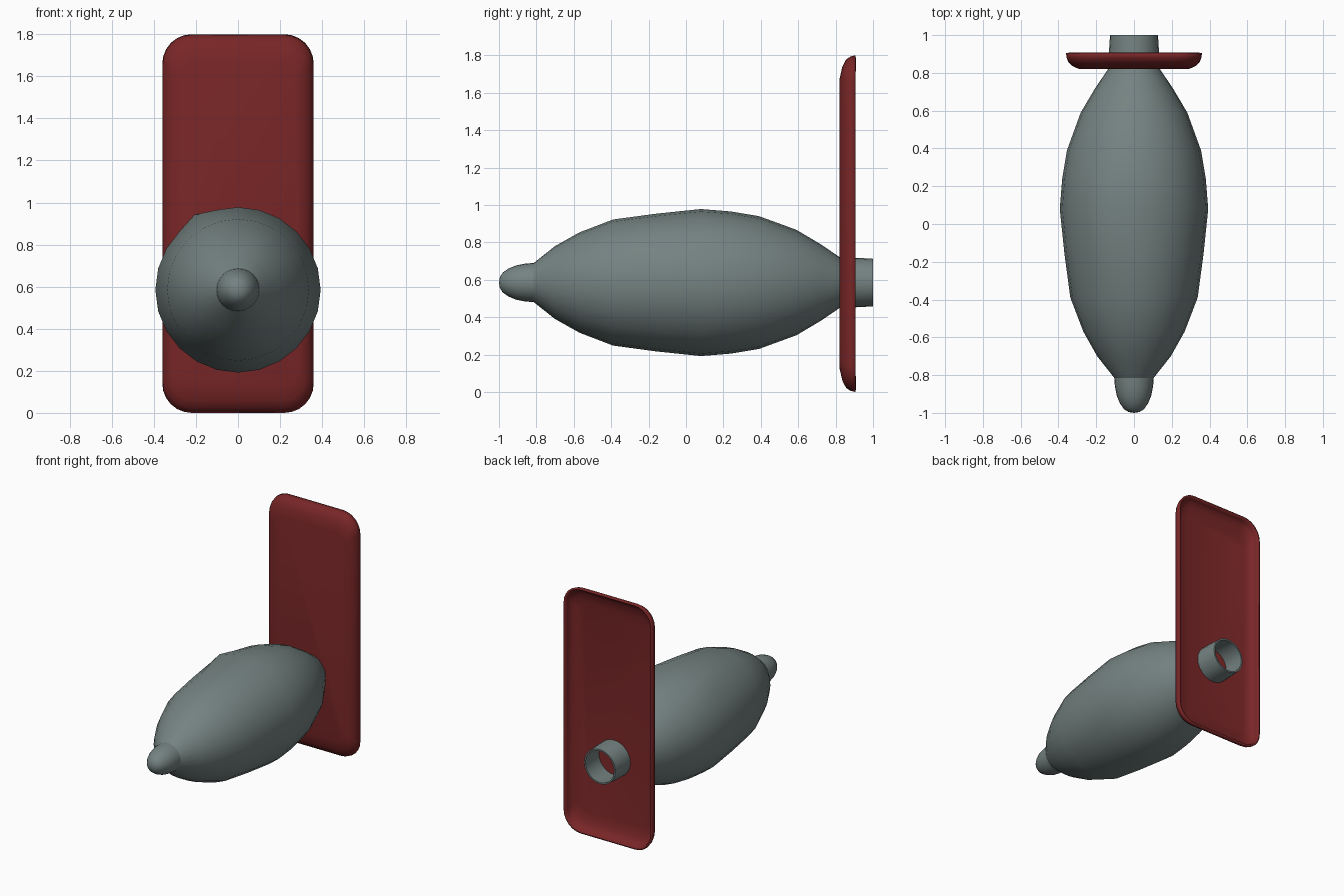
import bpy, bmesh, math
from mathutils import Vector

if "Cube" in bpy.data.objects:
    bpy.data.objects.remove(bpy.data.objects["Cube"])

AXIS_Z = 0.585


def material(name, rgb):
    m = bpy.data.materials.new(name)
    m.diffuse_color = (*rgb, 1)
    m.use_nodes = True
    m.node_tree.nodes["Principled BSDF"].inputs["Base Color"].default_value = m.diffuse_color
    return m


def finish(name, bm, mat, angle):
    bmesh.ops.recalc_face_normals(bm, faces=bm.faces)
    mesh = bpy.data.meshes.new(name)
    bm.to_mesh(mesh)
    bm.free()
    mesh.materials.append(mat)
    ob = bpy.data.objects.new(name, mesh)
    bpy.context.collection.objects.link(ob)
    bpy.ops.object.select_all(action='DESELECT')
    ob.select_set(True)
    bpy.context.view_layer.objects.active = ob
    bpy.ops.object.shade_smooth_by_angle(angle=math.radians(angle))
    return ob


def bridge(bm, a, b):
    n = len(a)
    for i in range(n):
        j = (i + 1) % n
        bm.faces.new((a[i], a[j], b[j], b[i]))


def lathe(profile, sides):
    """Rings of (y, radius) around the long axis; radius 0 closes to a point."""
    bm = bmesh.new()
    rings = []
    for y, r in profile:
        rings.append([bm.verts.new((r * math.cos(math.tau * i / sides), y,
                                    AXIS_Z + r * math.sin(math.tau * i / sides)))
                      for i in range(sides)])
    for a, b in zip(rings, rings[1:]):
        bridge(bm, a, b)
    return bm, rings


grey = material("slate grey", (0.175, 0.225, 0.22))
red = material("dark red", (0.19, 0.019, 0.02))

# Spindle-shaped body, with one slightly raised point on the upper left
bm, rings = lathe([(-0.82, 0.100), (-0.70, 0.195), (-0.57, 0.268), (-0.39, 0.337),
                   (-0.16, 0.368), (0.08, 0.393), (0.24, 0.380), (0.39, 0.355),
                   (0.59, 0.282), (0.72, 0.205), (0.83, 0.130)], 24)
bump = rings[5][8]
bump.co += (bump.co - Vector((0, bump.co.y, AXIS_Z))) * 0.05
finish("body", bm, grey, 50)

# Rounded nose knob
bm, rings = lathe([(-1.0, 0.0), (-0.995, 0.030), (-0.98, 0.053), (-0.95, 0.074),
                   (-0.91, 0.091), (-0.86, 0.101), (-0.81, 0.105)], 24)
bmesh.ops.remove_doubles(bm, verts=bm.verts, dist=0.0001)
finish("nose_knob", bm, grey, 50)

# Open rear tube with a thin wall
bm, rings = lathe([(0.83, 0.133), (0.92, 0.132), (1.0, 0.127),
                   (1.0, 0.116), (0.92, 0.121), (0.83, 0.122)], 24)
finish("rear_tube", bm, grey, 40)

# Upright panel: rounded tray with its open side facing back
bm = bmesh.new()
loops = []
for dx, dz, y in [(0, 0, 0.905), (0.003, 0.006, 0.88), (0.013, 0.022, 0.856),
                  (0.035, 0.06, 0.836), (0.07, 0.13, 0.82)]:
    hx, hz = 0.36 - dx, 0.90 - dz
    rx, rz = 0.14 - dx * 0.9, 0.14 - dz * 0.5
    loop = []
    for q, (sx, sz) in enumerate([(1, 1), (-1, 1), (-1, -1), (1, -1)]):
        for k in range(7):
            t = math.radians(90 * q + 15 * k)
            loop.append(bm.verts.new((sx * (hx - rx) + rx * math.cos(t), y,
                                      0.90 + sz * (hz - rz) + rz * math.sin(t))))
    loops.append(loop)
for a, b in zip(loops, loops[1:]):
    bridge(bm, a, b)
cap = bm.faces.new(loops[-1])
bmesh.ops.recalc_face_normals(bm, faces=bm.faces)
if cap.normal.y > 0:
    bmesh.ops.reverse_faces(bm, faces=bm.faces)
panel = finish("upright_panel", bm, red, 45)
wall = panel.modifiers.new("wall", 'SOLIDIFY')
wall.thickness = 0.015
wall.offset = -1
